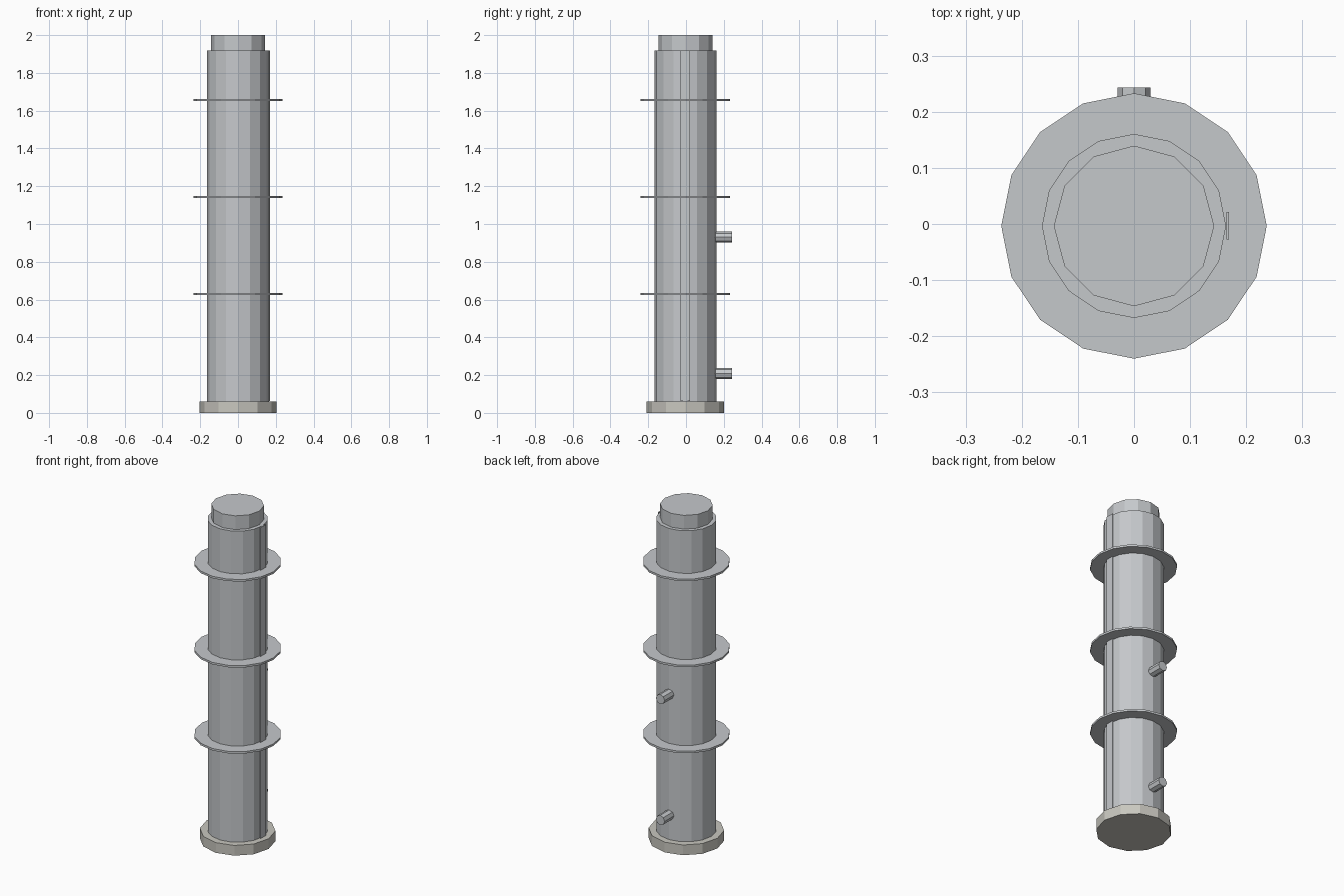
import bpy, math

if "Cube" in bpy.data.objects:
    bpy.data.objects.remove(bpy.data.objects["Cube"])

CY = -0.0035  # tower axis, the rear pipes shift it slightly forward


def material(name, rgb):
    m = bpy.data.materials.new(name)
    m.diffuse_color = (*rgb, 1)
    m.use_nodes = True
    m.node_tree.nodes["Principled BSDF"].inputs["Base Color"].default_value = m.diffuse_color
    return m


steel = material("steel", (0.56, 0.58, 0.60))
concrete = material("concrete", (0.58, 0.57, 0.52))


def finish(name, mat):
    ob = bpy.context.object
    ob.name = name
    ob.data.materials.append(mat)
    return ob


def cylinder(name, r, z0, z1, sides, mat=steel):
    bpy.ops.mesh.primitive_cylinder_add(
        vertices=sides, radius=r, depth=z1 - z0, location=(0, CY, (z0 + z1) / 2))
    return finish(name, mat)


# Base, column and top cap
cylinder("base_plinth", 0.205, 0, 0.061, 12, concrete)
cylinder("column", 0.164, 0.061, 1.918, 16)
cylinder("top_cap", 0.143, 1.918, 2.0, 12)

# Flange rings
for i, z in enumerate((0.629, 1.143, 1.657)):
    cylinder(f"flange_{i + 1}", 0.2365, z - 0.006, z + 0.006, 16)

# Rear pipe stubs
for name, z in (("lower_pipe", 0.208), ("upper_pipe", 0.93)):
    y0, y1 = 0.14, 0.243
    bpy.ops.mesh.primitive_cylinder_add(
        vertices=8, radius=0.029, depth=y1 - y0,
        location=(0, (y0 + y1) / 2, z), rotation=(math.pi / 2, 0, 0))
    finish(name, steel)

# Vertical seam strip on the right side
bpy.ops.mesh.primitive_cube_add(size=1, location=(0.167, CY, 0.99))
strip = finish("seam_strip", steel)
strip.scale = (0.005, 0.049, 1.856)
